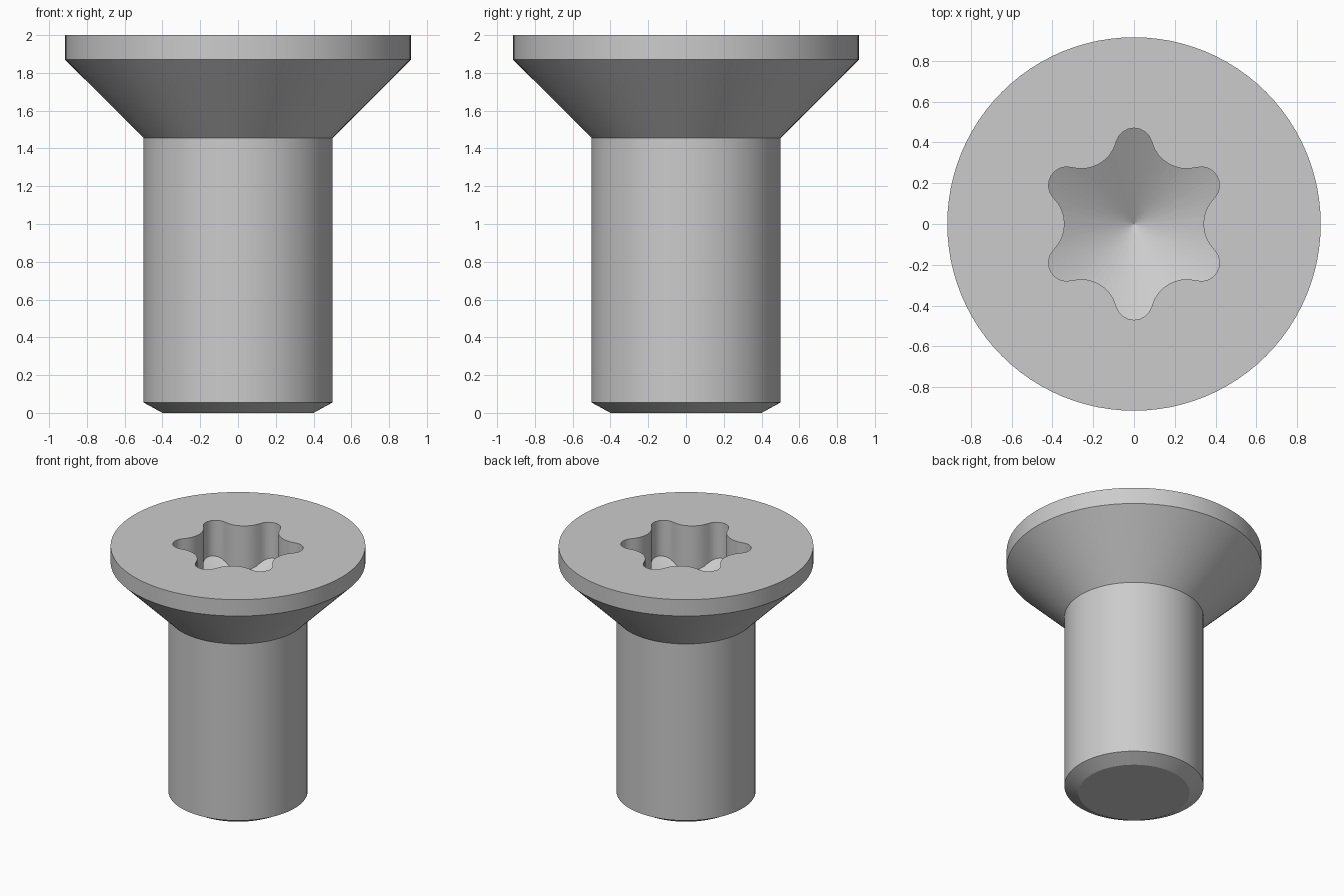
import bpy, bmesh
from math import cos, sin, tan, atan2, pi, radians
from mathutils import Vector

cube = bpy.data.objects.get("Cube")
if cube:
    bpy.data.objects.remove(cube, do_unlink=True)

HALF = 8                      # contour steps from lobe tip to valley
COUNT = 12 * HALF             # sides all the way round
TOP = 2.0

# Plain steel
steel = bpy.data.materials.new("steel grey")
steel.use_nodes = True
colour = (0.6, 0.6, 0.6, 1)
steel.diffuse_color = colour
steel.node_tree.nodes["Principled BSDF"].inputs["Base Color"].default_value = colour


def six_lobe_contour(tip, valley, lobe_r):
    """Tangent lobe and valley arcs, mirrored and repeated six times."""
    c = tip - lobe_r
    k = cos(pi / 6)
    valley_r = (c * c + valley**2 - 2 * c * valley * k - lobe_r**2) / (
        2 * lobe_r - 2 * valley + 2 * c * k)
    lobe_c = Vector((c, 0))
    valley_c = Vector((cos(pi / 6), sin(pi / 6))) * (valley + valley_r)
    d = valley_c - lobe_c
    join = atan2(d.y, d.x)
    half = []
    for i in range(HALF // 2):
        a = join * i / (HALF // 2)
        half.append(lobe_c + lobe_r * Vector((cos(a), sin(a))))
    for i in range(HALF // 2 + 1):
        a = join + pi + (pi / 6 - join) * i / (HALF // 2)
        half.append(valley_c + valley_r * Vector((cos(a), sin(a))))
    polar = [(p.length, atan2(p.y, p.x)) for p in half]
    polar += [(r, pi / 3 - a) for r, a in reversed(polar[1:-1])]
    return [(r, a + pi / 2 + n * pi / 3) for n in range(6) for r, a in polar]


bm = bmesh.new()


def ring(points):
    return [bm.verts.new(p) for p in points]


def circle(r, z):
    angles = [pi / 2 + 2 * pi * i / COUNT for i in range(COUNT)]
    return ring([(r * cos(a), r * sin(a), z) for a in angles])


def bridge(a, b):
    for i in range(COUNT):
        j = (i + 1) % COUNT
        bm.faces.new((a[i], a[j], b[j], b[i]))


# Chamfered shank, countersunk head and its rim, from the bottom up
profile = [(0.4, 0), (0.5, 0.055), (0.5, 1.455), (0.915, 1.87), (0.915, TOP)]
rings = [circle(r, z) for r, z in profile]
bm.faces.new(list(reversed(rings[0])))

# Socket mouth and the foot of its walls, which meets a conical floor
contour = six_lobe_contour(0.47, 0.34, 0.09)
slope = tan(radians(30))
floor_z = 1.72
rings.append(ring([(r * cos(a), r * sin(a), TOP) for r, a in contour]))
rings.append(ring([(r * cos(a), r * sin(a), floor_z - (0.47 - r) * slope)
                   for r, a in contour]))
for lower, upper in zip(rings, rings[1:]):
    bridge(lower, upper)

# Conical socket floor
point = bm.verts.new((0, 0, floor_z - 0.47 * slope))
for i in range(COUNT):
    bm.faces.new((rings[-1][i], rings[-1][(i + 1) % COUNT], point))

bmesh.ops.recalc_face_normals(bm, faces=bm.faces)
mesh = bpy.data.meshes.new("countersunk_screw")
bm.to_mesh(mesh)
bm.free()
mesh.materials.append(steel)
screw = bpy.data.objects.new("countersunk_screw", mesh)
bpy.context.collection.objects.link(screw)

# Smooth round walls with crisp rims
bpy.ops.object.select_all(action='DESELECT')
screw.select_set(True)
bpy.context.view_layer.objects.active = screw
bpy.ops.object.shade_smooth_by_angle(angle=radians(28))

# Floor facets and flat ends stay flat so the cone point reads cleanly
for face in mesh.polygons:
    if len(face.vertices) != 4 or face.normal.z > 0.99:
        face.use_smooth = False
